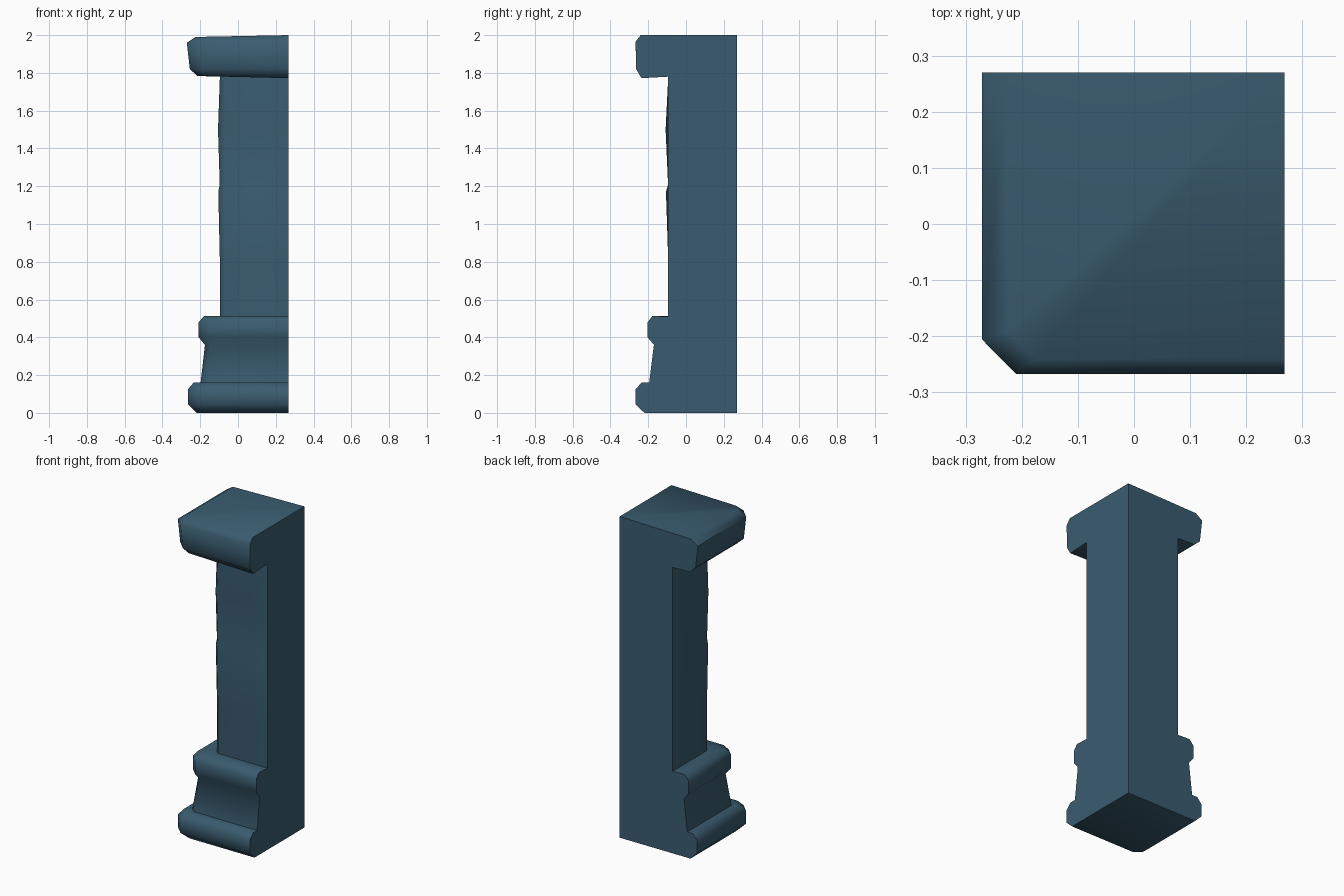
import bpy, bmesh, math

if "Cube" in bpy.data.objects:
    bpy.data.objects.remove(bpy.data.objects["Cube"])

R, B = 0.268, 0.270   # flat right and back planes

mat = bpy.data.materials.new("slate blue stone")
mat.diffuse_color = (0.042, 0.107, 0.160, 1)
mat.use_nodes = True
mat.node_tree.nodes["Principled BSDF"].inputs["Base Color"].default_value = mat.diffuse_color

# profile rows: z, left reach, front reach, corner chamfer, corner bulge, tilt
profile = [
    # foot
    (0.00, .220, .220, .040, 0, 0), (0.045, .265, .267, .055, 0, 0),
    (0.125, .265, .267, .055, 0, 0), (0.16, .235, .235, .045, 0, 0),
    # tapered plinth
    (0.16, .198, .195, .030, 0, 0), (0.36, .175, .170, .030, 0, 0),
    # rounded collar
    (0.40, .208, .203, .055, 0, 0), (0.48, .208, .203, .055, 0, 0),
    (0.513, .180, .178, .045, 0, 0),
    # worn shaft
    (0.51, .096, .094, .025, 0, 0), (0.80, .096, .094, .025, 0, 0),
    (1.17, .096, .094, .025, .012, 0), (1.21, .096, .094, .025, .001, .025),
    (1.50, .096, .094, .025, .014, 0), (1.78, .096, .094, .025, 0, 0),
    # cap
    (1.772, .215, .235, .040, 0, -.012), (1.82, .255, .264, .060, 0, 0),
    (1.965, .271, .267, .062, 0, .005), (2.00, .225, .240, .050, 0, .010),
]

bm = bmesh.new()


def section(z, l, f, c, b, tilt):
    """L-shaped strip: right end, front, chamfered corner, left, back end."""
    pts = [(R, -f), (-l + c, -f - b), (-l, -f + c), (-l, B)]
    pts[2] = (-l - b * 0.7, -f + c)
    if tilt and b:                       # crack rises toward the corner
        zs = [z - tilt, z, z, z - tilt]
    else:
        zs = [z + tilt * (x - R) / 0.5 for x, y in pts]
    return [bm.verts.new((x, y, h)) for (x, y), h in zip(pts, zs)]


rings = [section(*row) for row in profile]
low = bm.verts.new((R, B, 0))
high = bm.verts.new((R, B, 2))

# moulded front and left surface
for a, b in zip(rings, rings[1:]):
    for i in range(3):
        bm.faces.new((a[i], a[i + 1], b[i + 1], b[i]))
# flat sawn sides, bottom and top
bm.faces.new([r[0] for r in rings] + [high, low])
bm.faces.new([r[-1] for r in rings] + [high, low])
bm.faces.new(rings[0] + [low])
bm.faces.new(rings[-1] + [high])
bmesh.ops.recalc_face_normals(bm, faces=bm.faces[:])

mesh = bpy.data.meshes.new("corner_pillar")
bm.to_mesh(mesh)
bm.free()
mesh.materials.append(mat)
pillar = bpy.data.objects.new("corner_pillar", mesh)
bpy.context.collection.objects.link(pillar)
bpy.context.view_layer.objects.active = pillar
pillar.select_set(True)
bpy.ops.object.shade_smooth_by_angle(angle=math.radians(62))
